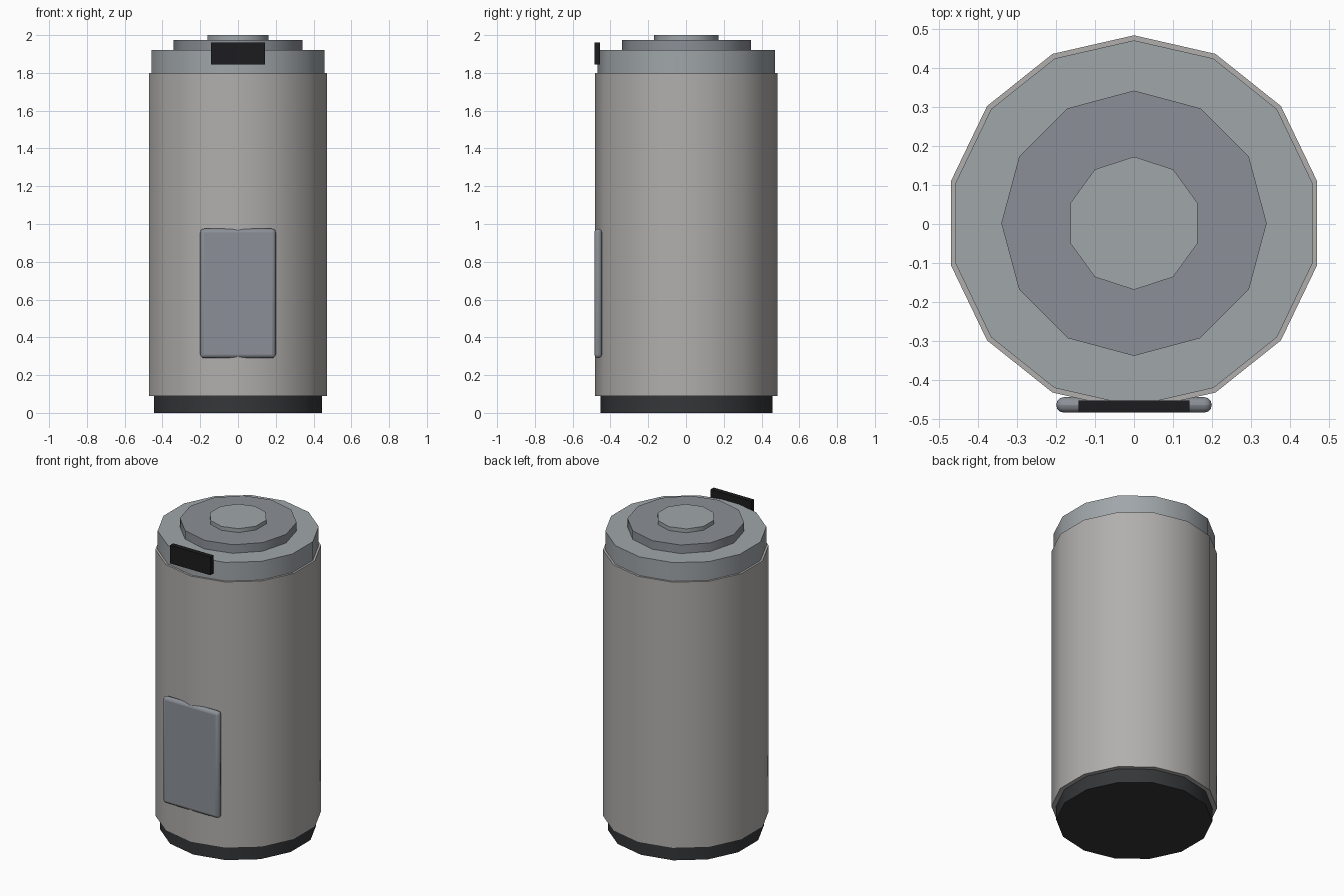
import bpy, math

if "Cube" in bpy.data.objects:
    bpy.data.objects.remove(bpy.data.objects["Cube"])

CY = 0.002  # drum axis, shifted slightly so the front plates stay inside the bounds


def material(name, rgb):
    m = bpy.data.materials.new(name)
    m.diffuse_color = (*rgb, 1)
    m.use_nodes = True
    m.node_tree.nodes["Principled BSDF"].inputs["Base Color"].default_value = m.diffuse_color
    return m


shell_grey = material("shell_grey", (0.44, 0.43, 0.42))
lid_grey = material("lid_grey", (0.35, 0.38, 0.40))
blue_grey = material("blue_grey", (0.26, 0.28, 0.31))
dark = material("dark_rubber", (0.035, 0.037, 0.04))
black = material("black", (0.012, 0.012, 0.013))


def finish(name, mat, angle):
    ob = bpy.context.object
    ob.name = name
    ob.data.materials.append(mat)
    bpy.ops.object.shade_smooth_by_angle(angle=math.radians(angle))
    return ob


def drum(name, sides, radius, z0, z1, mat):
    bpy.ops.mesh.primitive_cylinder_add(vertices=sides, radius=radius, depth=z1 - z0,
                                        location=(0, CY, (z0 + z1) / 2))
    return finish(name, mat, 40)


def plate(name, width, y0, y1, z0, z1, mat, bevel=0):
    bpy.ops.mesh.primitive_cube_add(size=1, location=(0, (y0 + y1) / 2, (z0 + z1) / 2))
    ob = bpy.context.object
    ob.scale = (width, y1 - y0, z1 - z0)
    bpy.ops.object.transform_apply(location=False, rotation=False, scale=True)
    finish(name, mat, 40)
    if bevel:
        b = ob.modifiers.new("rounded_edges", 'BEVEL')
        b.width = bevel
        b.segments = 3
    return ob


# Stacked drums from the floor up
drum("base_ring", 14, 0.455, 0.0, 0.09, dark)
drum("body", 14, 0.483, 0.09, 1.80, shell_grey)
drum("lid", 14, 0.470, 1.80, 1.92, lid_grey)
drum("lid_step", 12, 0.341, 1.92, 1.975, blue_grey)
drum("lid_cap", 10, 0.171, 1.975, 2.0, lid_grey)

# Front fittings
plate("front_panel", 0.40, -0.485, -0.445, 0.29, 0.975, blue_grey, bevel=0.02)
plate("lid_latch", 0.285, -0.485, -0.454, 1.845, 1.962, black)
